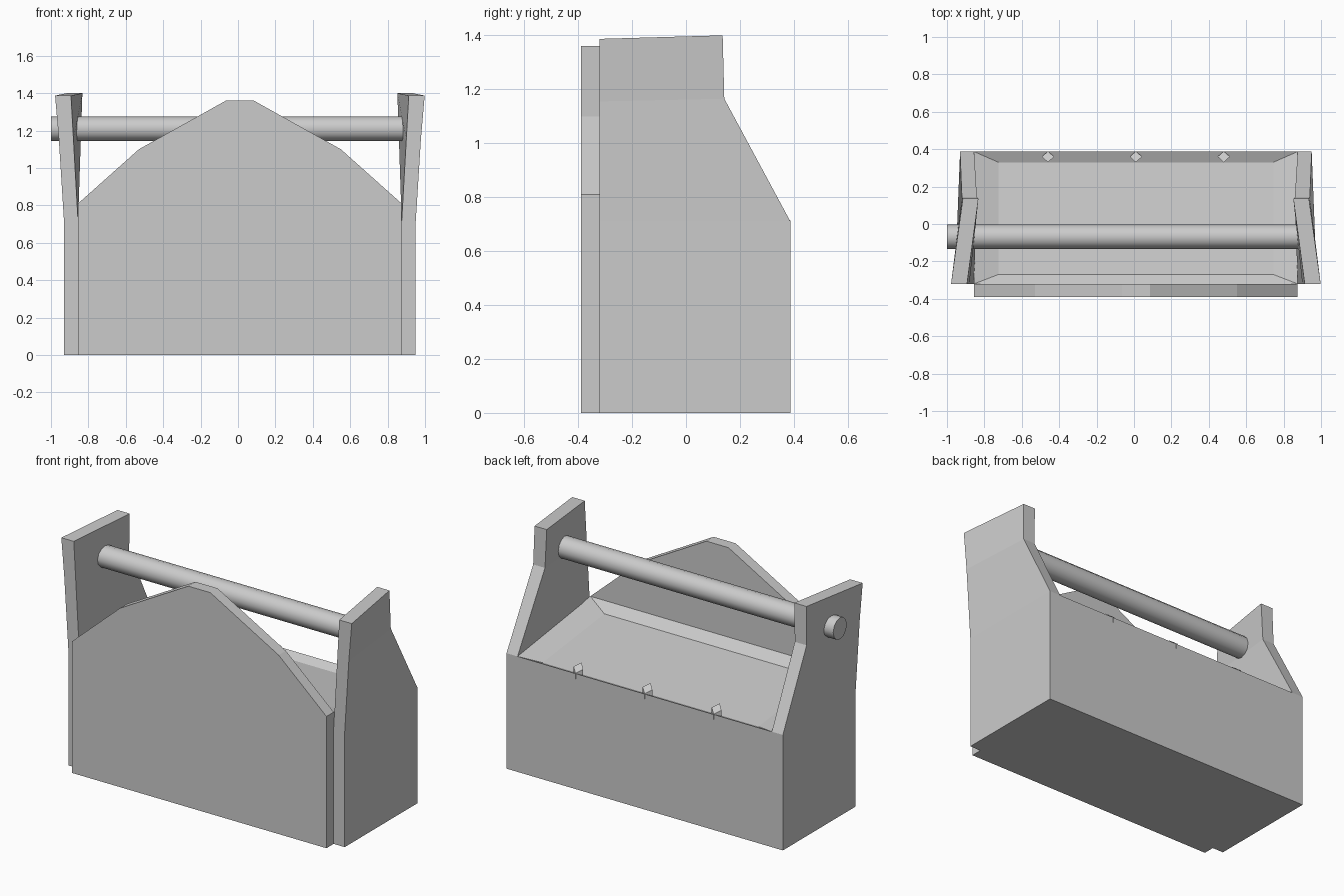
import bpy, bmesh, math

if "Cube" in bpy.data.objects:
    bpy.data.objects.remove(bpy.data.objects["Cube"])

CX = 0.01  # symmetry plane of the box


def make(name, verts, faces):
    me = bpy.data.meshes.new(name)
    me.from_pydata(verts, [], faces)
    bm = bmesh.new()
    bm.from_mesh(me)
    bmesh.ops.recalc_face_normals(bm, faces=bm.faces)
    bm.to_mesh(me)
    bm.free()
    ob = bpy.data.objects.new(name, me)
    bpy.context.collection.objects.link(ob)
    return ob


def loft(name, rings, cap_end=True):
    """Bridge rings of equal length and cap the ends."""
    n = len(rings[0])
    verts = [p for r in rings for p in r]
    faces = [tuple(range(n))]
    for k in range(len(rings) - 1):
        for i in range(n):
            j = (i + 1) % n
            faces.append((k*n + i, k*n + j, (k+1)*n + j, (k+1)*n + i))
    if cap_end:
        faces.append(tuple((len(rings) - 1)*n + i for i in range(n)))
    return make(name, verts, faces)


def rect(hx, y0, y1, z0, z1):
    return [(CX - hx, y0, z0), (CX + hx, y0, z0), (CX + hx, y1, z1), (CX - hx, y1, z1)]


# body with slanted, shallow dished top
loft("box_body", [rect(0.865, -0.32, 0.387, 0, 0),
                  rect(0.865, -0.32, 0.387, 0.81, 0.71),
                  rect(0.735, -0.27, 0.33, 0.756, 0.685)])

# peaked front board
profile = [(-0.865, 0), (-0.865, 0.81), (-0.54, 1.10), (-0.075, 1.36),
           (0.075, 1.36), (0.54, 1.10), (0.865, 0.81), (0.865, 0)]
loft("front_board", [[(CX + x, y, z) for x, z in profile] for y in (-0.39, -0.32)])

# side boards, each level: back y, front z, back z, front outer/inner, back outer/inner
levels = [(0.387, 0, 0, 0.94, 0.865, 0.94, 0.865),
          (0.387, 0.71, 0.71, 0.94, 0.865, 0.94, 0.865),
          (0.142, 1.155, 1.165, 0.968, 0.89, 0.93, 0.85),
          (0.136, 1.387, 1.40, 0.988, 0.903, 0.925, 0.842)]
for s, side in ((-1, "left"), (1, "right")):
    loft(side + "_side_board",
         [[(CX + s*fo, -0.32, zf), (CX + s*fi, -0.32, zf),
           (CX + s*bi, yb, zb), (CX + s*bo, yb, zb)]
          for yb, zf, zb, fo, fi, bo, bi in levels])

# carrying bar, poking through the left side
ring = [(math.cos(a*math.pi/6), math.sin(a*math.pi/6)) for a in range(12)]
bar = loft("handle_bar", [[(x, -0.068 + 0.066*c, 1.21 + 0.066*s) for c, s in ring]
                          for x in (-1.0, 0.91)])
bpy.context.view_layer.objects.active = bar
bar.select_set(True)
bpy.ops.object.shade_smooth_by_angle(angle=math.radians(40))

# three small tilted diamond pegs along the back rim
for i, x in enumerate((-0.46, 0.01, 0.48)):
    loft(f"peg_{i + 1}", [[(x - 0.033, 0.36, z), (x, 0.33, z + 0.022),
                           (x + 0.033, 0.36, z), (x, 0.388, z - 0.022)]
                          for z in (0.70, 0.735)])
